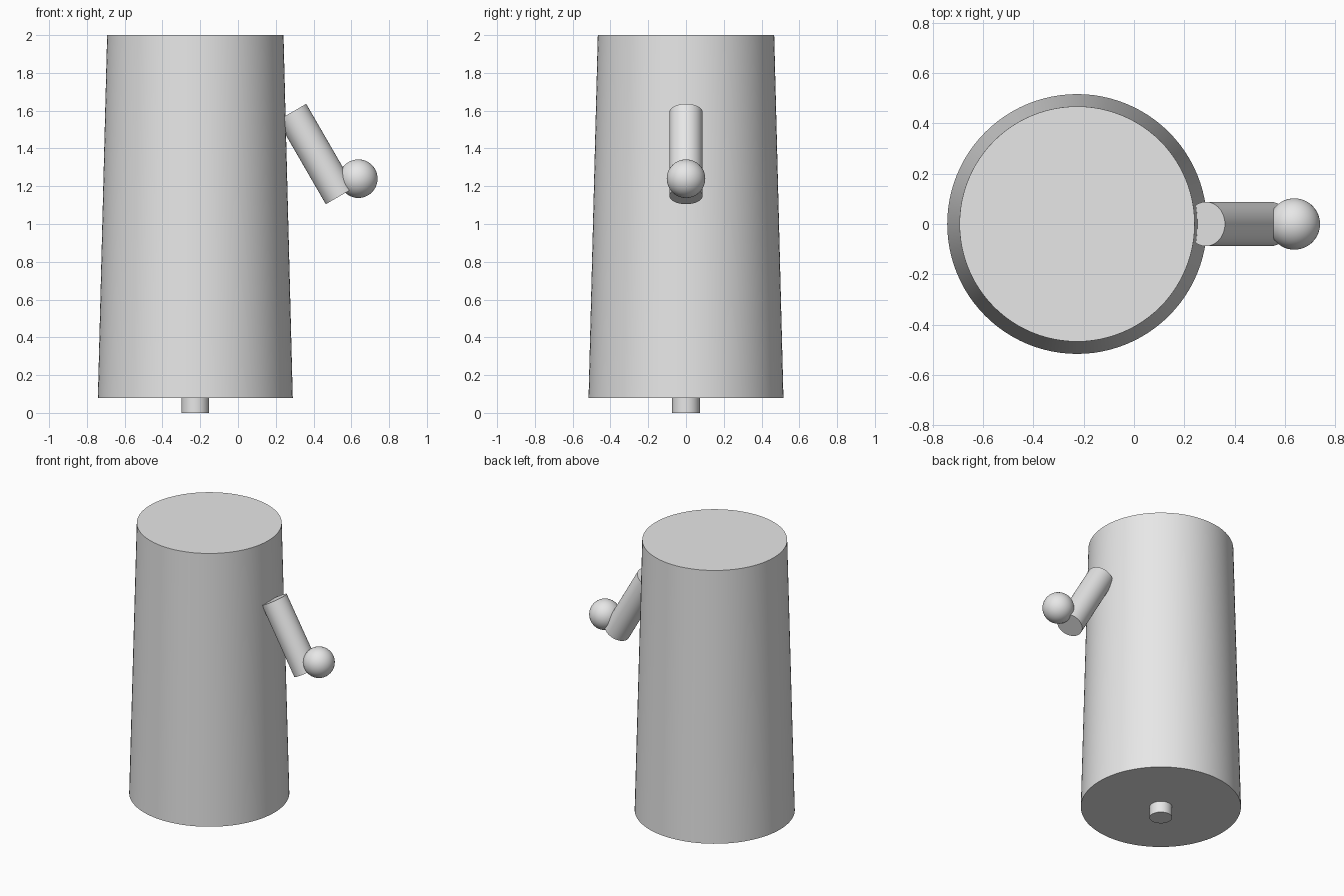
import bpy
import math
from mathutils import Vector

cube = bpy.data.objects.get("Cube")
if cube:
    bpy.data.objects.remove(cube, do_unlink=True)

# Single plain grey
grey = bpy.data.materials.new("light_grey")
grey.use_nodes = True
grey.diffuse_color = (0.8, 0.8, 0.8, 1)
grey.node_tree.nodes["Principled BSDF"].inputs["Base Color"].default_value = (0.8, 0.8, 0.8, 1)


def finish(name):
    obj = bpy.context.object
    obj.name = name
    obj.data.materials.append(grey)
    bpy.ops.object.shade_smooth_by_angle(angle=math.radians(30))
    return obj


def rod(name, start, end, r_start, r_end, sides=64):
    """Capped round bar, tapered if the radii differ."""
    a, b = Vector(start), Vector(end)
    bpy.ops.mesh.primitive_cone_add(
        vertices=sides, radius1=r_start, radius2=r_end, depth=(b - a).length,
        location=(a + b) / 2, rotation=(b - a).to_track_quat("Z", "Y").to_euler())
    return finish(name)


axis_x = -0.226

# Tapered body standing on a small peg
rod("body", (axis_x, 0, 0.08), (axis_x, 0, 2), 0.516, 0.467, 96)
rod("base_peg", (axis_x, 0, 0), (axis_x, 0, 0.09), 0.073, 0.073)

# Slanted handle on the left side with a round knob
rod("handle", (0.541, 0, 1.149), (0.285, 0, 1.592), 0.088, 0.088)
bpy.ops.mesh.primitive_uv_sphere_add(
    segments=48, ring_count=24, radius=0.102, location=(0.637, 0, 1.24))
finish("handle_knob")
